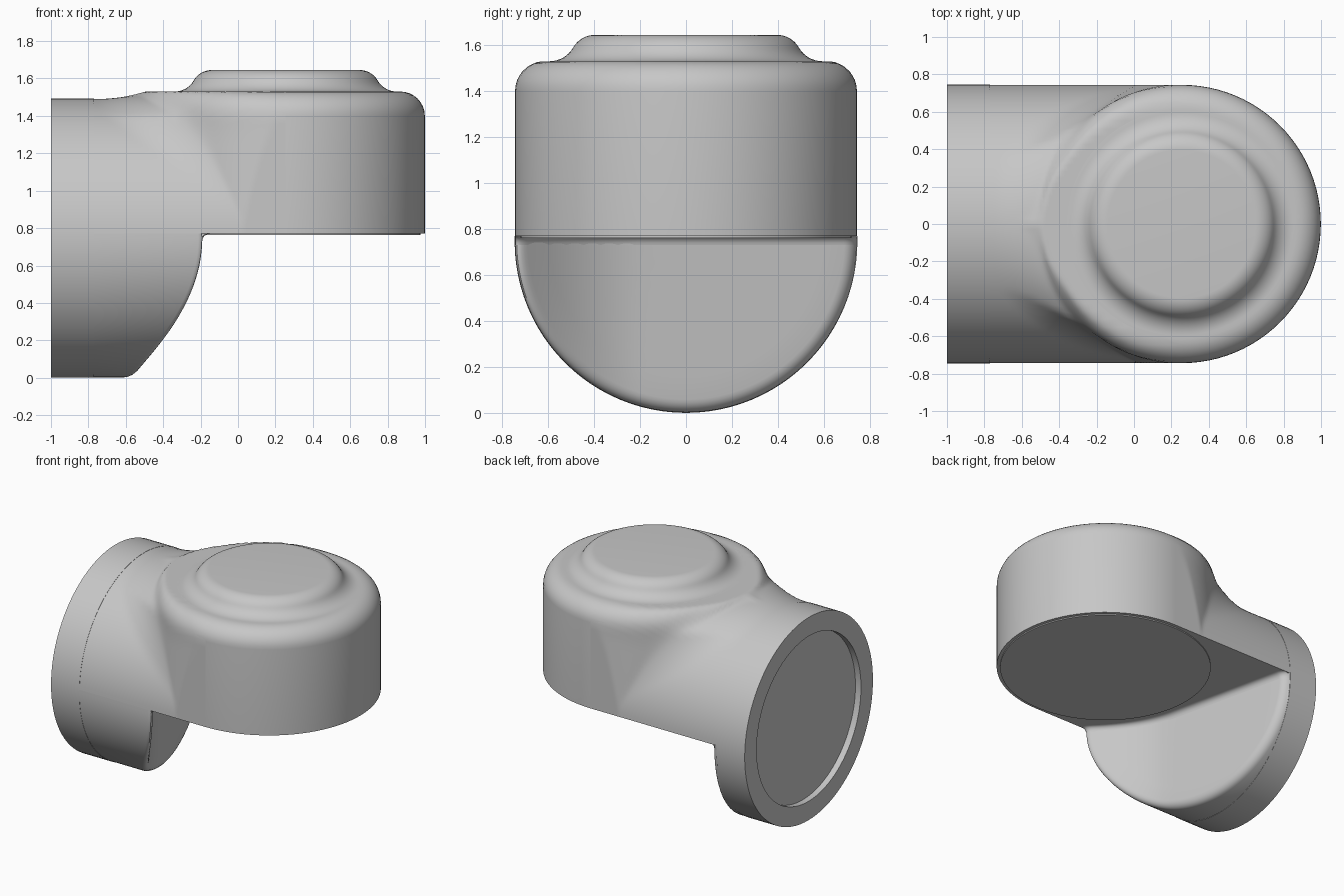
import bpy, bmesh, math
from mathutils import Vector

old = bpy.data.objects.get("Cube")
if old:
    bpy.data.objects.remove(old, do_unlink=True)

R = 0.744            # shared radius of pipe and head
PIPE_Z = 0.746       # pipe axis height
BASE_Z = 0.77        # underside of the head
HEAD_X = 0.255       # head axis
TOP_Z = 1.53         # shoulder height
ROUND = 0.13         # shoulder rounding
SEAM_X = -0.77       # joint between collar and body
EDGE = 0.055         # rounding of the cut edge
CROTCH = 0.35        # fillet radius between pipe and head

grey = bpy.data.materials.new("plain_grey")
grey.use_nodes = True
grey.diffuse_color = (0.57, 0.57, 0.57, 1)
grey.node_tree.nodes["Principled BSDF"].inputs["Base Color"].default_value = grey.diffuse_color


def finish(name, bm, angle):
    bmesh.ops.remove_doubles(bm, verts=bm.verts, dist=0.0002)
    bmesh.ops.recalc_face_normals(bm, faces=bm.faces)
    mesh = bpy.data.meshes.new(name)
    bm.to_mesh(mesh)
    bm.free()
    obj = bpy.data.objects.new(name, mesh)
    bpy.context.collection.objects.link(obj)
    mesh.materials.append(grey)
    bpy.ops.object.select_all(action='DESELECT')
    obj.select_set(True)
    bpy.context.view_layer.objects.active = obj
    bpy.ops.object.shade_smooth_by_angle(angle=math.radians(angle))


def loft(name, rings, closed=True, caps=True, angle=35):
    """Skin a list of equal-length point rings."""
    bm = bmesh.new()
    rows = [[bm.verts.new(p) for p in ring] for ring in rings]
    n = len(rows[0])
    for a, b in zip(rows, rows[1:]):
        for i in range(n if closed else n - 1):
            j = (i + 1) % n
            bm.faces.new((a[i], a[j], b[j], b[i]))
    if caps:
        bm.faces.new(rows[0])
        bm.faces.new(rows[-1])
    finish(name, bm, angle)


def revolve(name, profile, place, steps=96):
    """Turn (radius, height) points; place maps (u, v, height) to space."""
    turns = [2 * math.pi * i / steps for i in range(steps)]
    loft(name, [[place(r * math.cos(t), r * math.sin(t), h) for t in turns]
                for r, h in profile], caps=False, angle=30)


def arc(cx, cy, r, start, end, n=8):
    return [(cx + r * math.cos(math.radians(start + (end - start) * i / n)),
             cy + r * math.sin(math.radians(start + (end - start) * i / n)))
            for i in range(n + 1)]


def upright(u, v, h):
    return (HEAD_X + u, v, h)


def sideways(u, v, h):
    return (h, u, PIPE_Z + v)


# Round head with a rounded shoulder and a raised crown
head = [(0, BASE_Z), (R, BASE_Z)]
head += arc(R - ROUND, TOP_Z - ROUND, ROUND, 0, 90)
head += arc(0.595, 1.65, 0.12, 270, 210)
head += arc(0.396, 1.535, 0.11, 30, 90)
head += [(0, 1.645)]
revolve("head", head, upright)

# Thin plate under the head
revolve("base_plate", [(0, BASE_Z), (0.72, BASE_Z), (0.72, 0.762), (0, 0.762)], upright)

# Collar with a shallow recess in the open end
revolve("collar", [(0, SEAM_X), (0.746, SEAM_X), (0.746, -1), (0.607, -1),
                   (0.607, -0.955), (0, -0.955)], sideways)


# Upper neck: pipe joined to the head with a rolled fillet and a gentle ridge on top
def in_fillet(x, y, z):
    pipe = Vector((0, y, z - PIPE_Z))
    a = pipe.length - R
    out = Vector((x - HEAD_X, y, 0))
    rise = max(0, z - TOP_Z + ROUND)
    side = max(0, out.length - R + ROUND)
    b = out.length - R if rise == 0 else math.hypot(side, rise) - ROUND
    if a < 0 or b < 0:
        return True
    da, db = CROTCH - a, CROTCH - b
    if da <= 0 or db <= 0:
        return False
    wall = out.normalized() * max(side, 0.0001) + Vector((0, 0, rise))
    c = pipe.normalized().dot(wall.normalized())
    gap = 1 - c * c
    if gap < 0.0001 or da < c * db or db < c * da:
        return False
    return (da * da + db * db - 2 * c * da * db) / gap > CROTCH ** 2


def in_ridge(x, y, z):
    r = math.hypot(x - HEAD_X, y)
    if r < R - ROUND:
        return z < TOP_Z
    if r < R:
        return z < TOP_Z - ROUND + math.sqrt(ROUND ** 2 - (r - R + ROUND) ** 2)
    return z < TOP_Z - ROUND - (r - R) * (1 + 16 * abs(y) / R)


def reach(inside, x, c, s):
    low, high = 0.0, 1.2
    for _ in range(18):
        mid = (low + high) / 2
        if inside(x, mid * c, BASE_Z + mid * s):
            low = mid
        else:
            high = mid
    return low


def neck_ring(x, n=80):
    ring = []
    for i in range(n + 1):
        c, s = math.cos(math.pi * i / n), math.sin(math.pi * i / n)
        a, b = reach(in_fillet, x, c, s), reach(in_ridge, x, c, s)
        blend = 0.25 * s ** 6 * min(1, (HEAD_X - x) / 0.3) + 0.001
        d = max(a, b) + max(0, blend - abs(a - b)) ** 2 / (4 * blend)
        d = min(d, R / max(abs(c), 0.001), (TOP_Z - BASE_Z) / max(s, 0.001))
        ring.append((x, d * c, BASE_Z + d * s))
    return ring


stations = 64
loft("neck", [neck_ring(SEAM_X + (HEAD_X - SEAM_X) * i / stations)
              for i in range(stations + 1)])


# Lower neck: half pipe cut back by a sloping face that curls out at the front
def cut_x(y):
    return -0.56 - 0.23 * y + 0.78 * max(0, -y - 0.2) ** 2


def lower_ring(scale, drop, n=96):
    ring = []
    lift = math.asin((BASE_Z - PIPE_Z) / R)
    for i in range(n + 1):
        t = math.pi - lift + (math.pi + 2 * lift) * i / n
        y = scale * R * math.cos(t)
        z = BASE_Z + scale * (PIPE_Z + R * math.sin(t) - BASE_Z)
        x = SEAM_X if drop is None else max(SEAM_X, cut_x(y) - drop)
        ring.append((x, y, z))
    return ring


rings = [lower_ring(1, None)]
rings += [lower_ring(1 - (EDGE - r) / R, EDGE - d) for r, d in arc(0, 0, EDGE, 0, 90, 6)]
rings += [lower_ring(k / 10, 0) for k in (8, 7, 6, 5, 4, 3, 2, 1, 0.05)]
loft("lower_neck", rings)

# Small fillet where the cut face meets the underside, following the rounded edge
f = 0.04
half = R - 0.002
strip = []
for i in range(97):
    y = -half * math.cos(math.pi * i / 96)
    over = max(0, abs(y) - (R - EDGE))
    x = max(SEAM_X, cut_x(y) - EDGE + math.sqrt(EDGE ** 2 - over ** 2))
    strip.append([(x + f + u, y, BASE_Z - f + v) for u, v in arc(0, 0, f, 180, 90, 6)])
loft("underside_fillet", strip, closed=False, caps=False)
